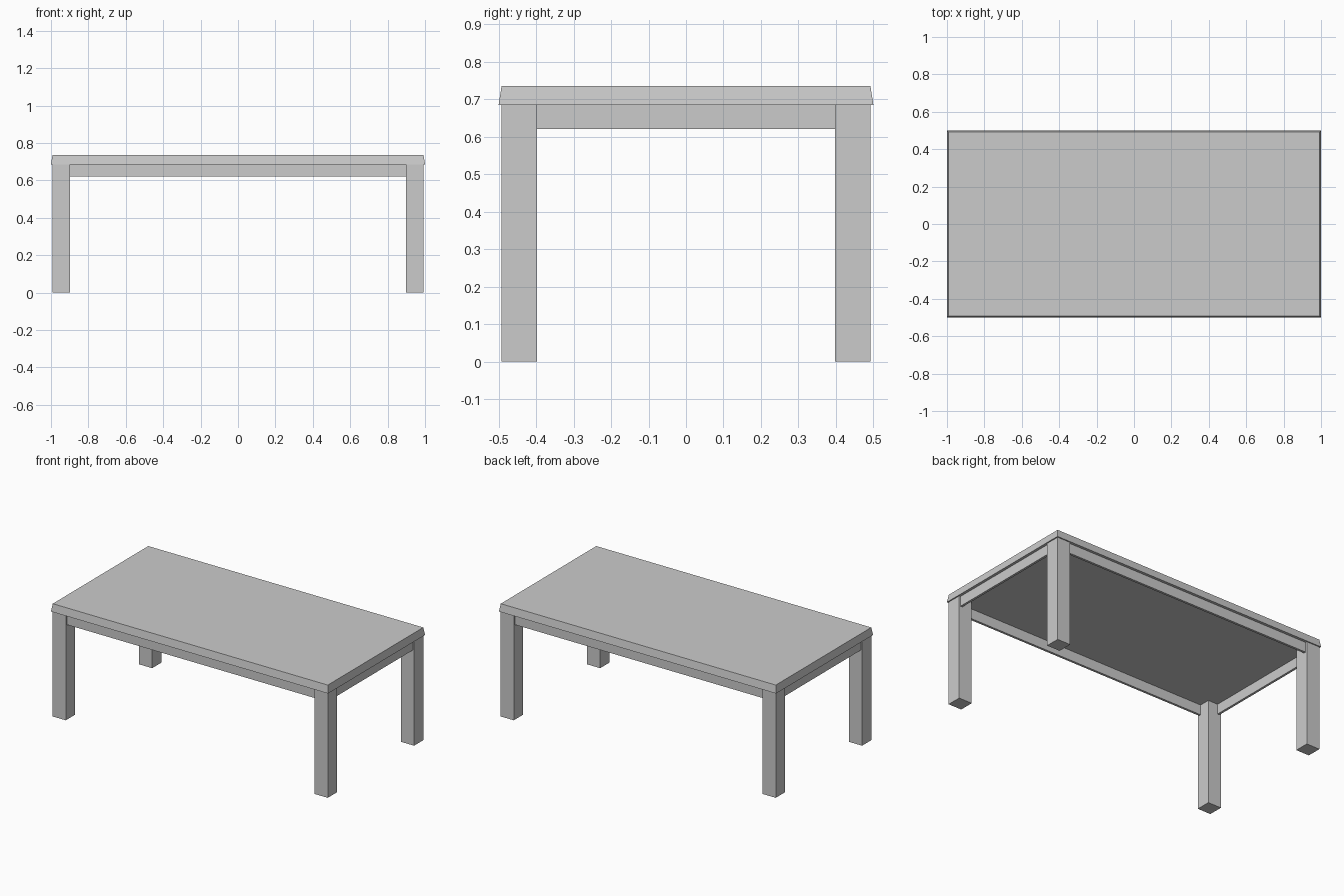
import bpy
import bmesh
from mathutils import Vector

default = bpy.data.objects.get("Cube")
if default:
    bpy.data.objects.remove(default, do_unlink=True)

grey = bpy.data.materials.new("light_grey")
grey.use_nodes = True
colour = (0.6, 0.6, 0.6, 1)
grey.diffuse_color = colour
grey.node_tree.nodes["Principled BSDF"].inputs["Base Color"].default_value = colour


def box(name, low, high, inset=0):
    """Box between two corners, with its top face drawn in by inset."""
    low, high = Vector(low), Vector(high)
    centre, size = (low + high) / 2, high - low
    bm = bmesh.new()
    bmesh.ops.create_cube(bm, size=1)
    for v in bm.verts:
        top = v.co.z > 0
        v.co *= size
        if top:
            v.co.x -= inset if v.co.x > 0 else -inset
            v.co.y -= inset if v.co.y > 0 else -inset
    mesh = bpy.data.meshes.new(name)
    bm.to_mesh(mesh)
    bm.free()
    mesh.materials.append(grey)
    obj = bpy.data.objects.new(name, mesh)
    obj.location = centre
    bpy.context.collection.objects.link(obj)
    return obj


UNDER, TOP = 0.685, 0.735      # tabletop heights
APRON = 0.62                   # lower edge of the aprons
LEG = 0.095                    # leg thickness
BOARD = 0.015                  # apron thickness

# Tabletop with sloping edges
box("tabletop", (-1, -0.5, UNDER), (1, 0.5, TOP), inset=0.008)

# Legs and aprons, one of each per side
for side, sx in (("left", 1), ("right", -1)):
    for end, sy in (("front", -1), ("back", 1)):
        x, y = sx * 0.945, sy * 0.445
        h = LEG / 2
        box(f"{end}_{side}_leg", (x - h, y - h, 0), (x + h, y + h, UNDER + 0.01))
    x = sx * 0.975
    box(f"{side}_apron", (x - BOARD / 2, -0.42, APRON), (x + BOARD / 2, 0.42, UNDER))

for end, sy in (("front", -1), ("back", 1)):
    y = sy * 0.475
    box(f"{end}_apron", (-0.92, y - BOARD / 2, APRON), (0.92, y + BOARD / 2, UNDER))
